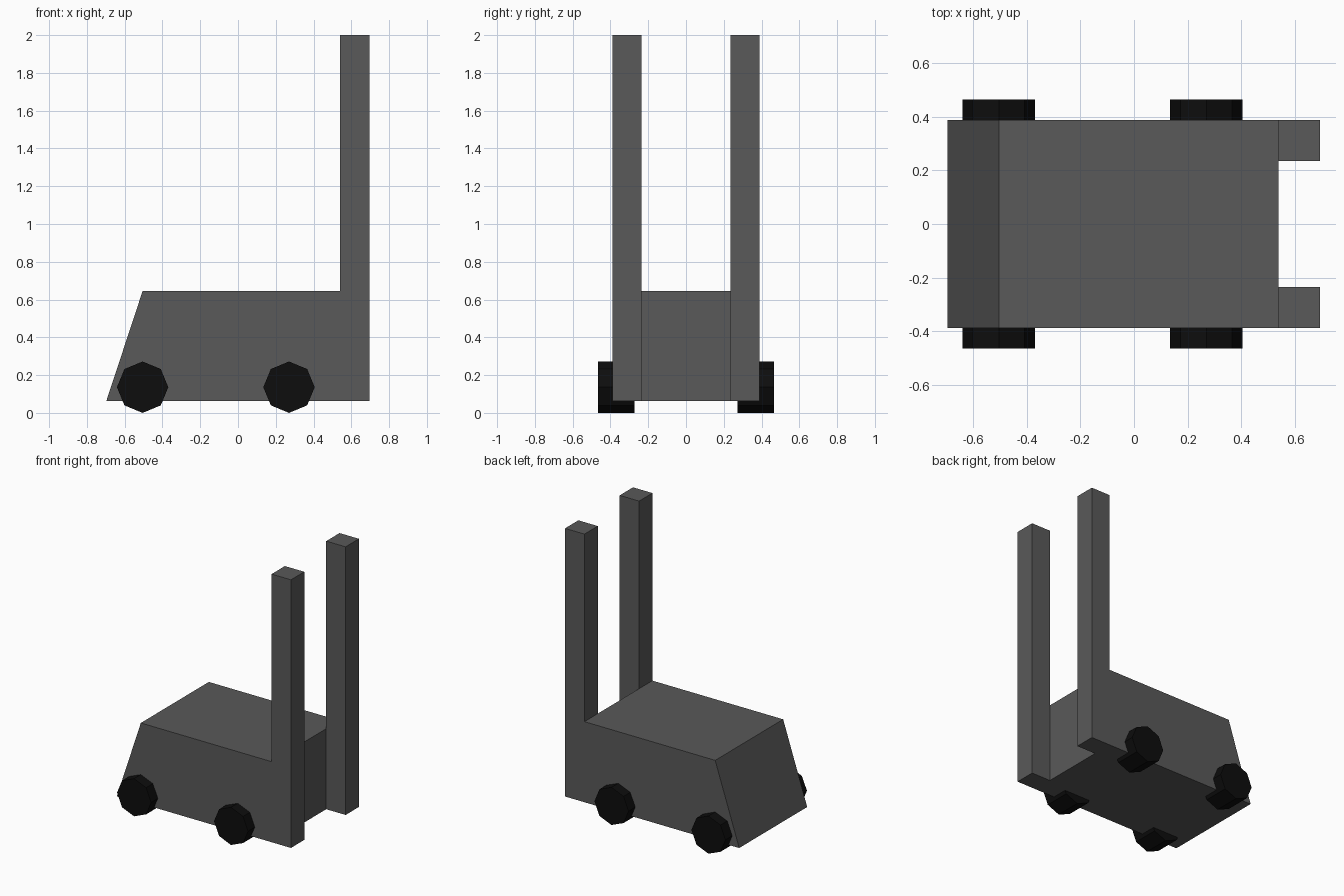
import bpy, bmesh, math
from mathutils import Matrix

if "Cube" in bpy.data.objects:
    bpy.data.objects.remove(bpy.data.objects["Cube"])


def material(name, value):
    m = bpy.data.materials.new(name)
    m.diffuse_color = (value, value, value, 1)
    m.use_nodes = True
    m.node_tree.nodes["Principled BSDF"].inputs["Base Color"].default_value = m.diffuse_color
    return m


grey = material("dark grey", 0.1)
black = material("tyre black", 0.004)


def add_object(name, bm, mat):
    bmesh.ops.recalc_face_normals(bm, faces=bm.faces)
    mesh = bpy.data.meshes.new(name)
    bm.to_mesh(mesh)
    bm.free()
    mesh.materials.append(mat)
    ob = bpy.data.objects.new(name, mesh)
    bpy.context.collection.objects.link(ob)
    return ob


def extrude_profile(name, points, y0, y1, mat):
    """Extrude an x-z profile along y."""
    bm = bmesh.new()
    face = bm.faces.new([bm.verts.new((x, y0, z)) for x, z in points])
    ext = bmesh.ops.extrude_face_region(bm, geom=[face])
    verts = [g for g in ext["geom"] if isinstance(g, bmesh.types.BMVert)]
    bmesh.ops.translate(bm, verts=verts, vec=(0, y1 - y0, 0))
    return add_object(name, bm, mat)


BOTTOM, DECK, TOP = 0.063, 0.645, 2.0
HALF_W, MAST_IN = 0.388, 0.236
MAST_X0, MAST_X1 = 0.54, 0.695

# Body with sloped rear end
extrude_profile("body", [(-0.697, BOTTOM), (MAST_X0, BOTTOM), (MAST_X0, DECK), (-0.505, DECK)],
                -HALF_W, HALF_W, grey)

for side, label in ((-1, "right"), (1, "left")):
    # Upright mast beams
    extrude_profile(label + "_mast",
                    [(MAST_X0, BOTTOM), (MAST_X1, BOTTOM), (MAST_X1, TOP), (MAST_X0, TOP)],
                    side * MAST_IN, side * HALF_W, grey)
    # Eight-sided wheels
    for x, end in ((-0.505, "rear"), (0.27, "front")):
        bm = bmesh.new()
        bmesh.ops.create_cone(bm, cap_ends=True, segments=8, radius1=0.136, radius2=0.136, depth=0.193,
                              matrix=Matrix.Translation((x, side * 0.3685, 0.136))
                              @ Matrix.Rotation(math.pi / 2, 4, 'X'))
        add_object(f"{end}_{label}_wheel", bm, black)
